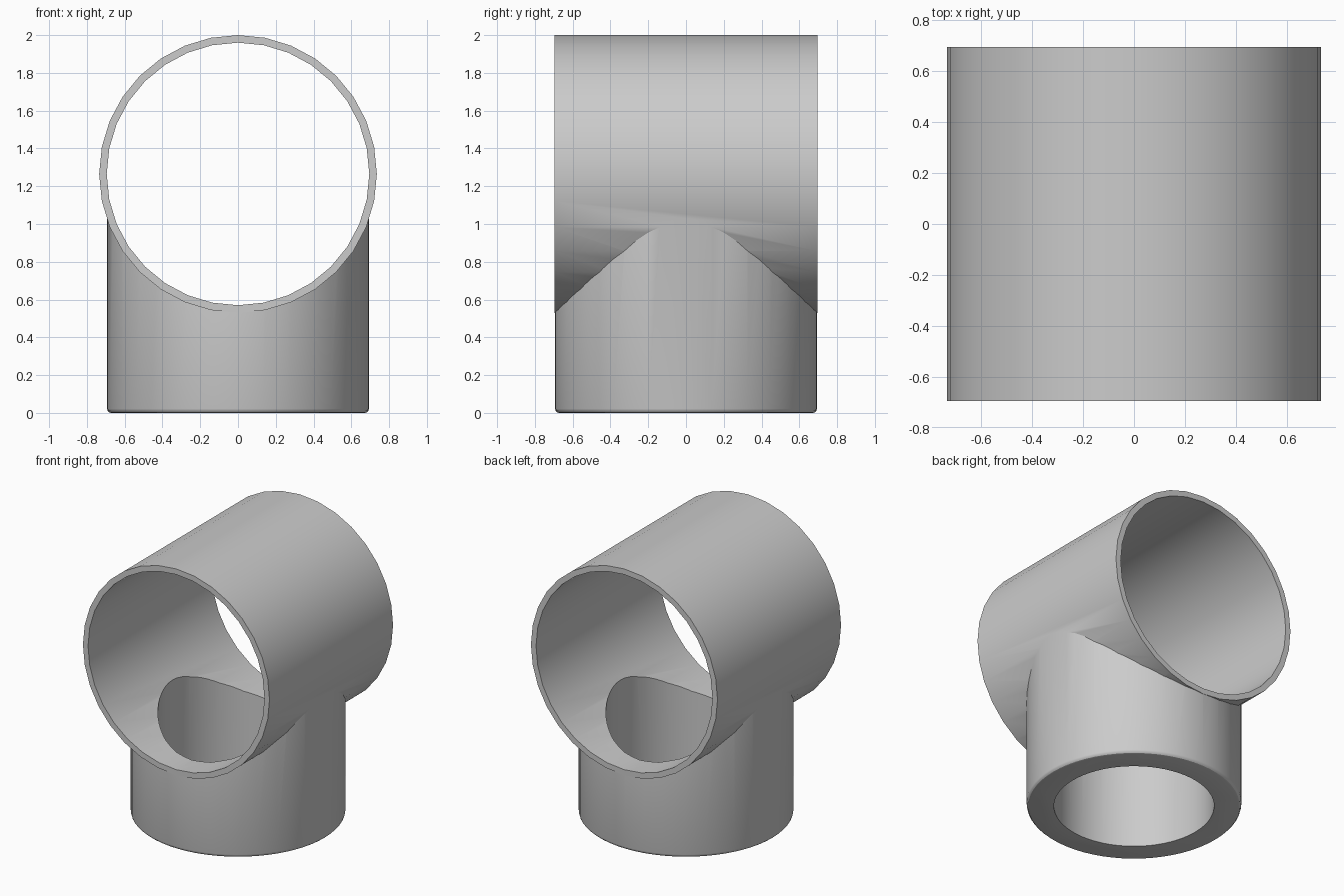
import bpy, bmesh, math
from mathutils import Matrix

if "Cube" in bpy.data.objects:
    bpy.data.objects.remove(bpy.data.objects["Cube"])

AXIS_Z, R_OUT, R_IN, HALF = 1.265, 0.735, 0.695, 0.695
STEM_R, BORE_R = 0.693, 0.517


def lathe(name, profile, sides, matrix=Matrix()):
    """Closed solid turned around z from (radius, height) rings."""
    bm = bmesh.new()
    rings = [[bm.verts.new((r * math.cos(2 * math.pi * i / sides),
                            r * math.sin(2 * math.pi * i / sides), z))
              for i in range(sides)] for r, z in profile]
    for a, b in zip(rings, rings[1:]):
        for i in range(sides):
            j = (i + 1) % sides
            bm.faces.new((a[i], a[j], b[j], b[i]))
    bm.faces.new(rings[0][::-1])
    bm.faces.new(rings[-1])
    bm.transform(matrix)
    bmesh.ops.recalc_face_normals(bm, faces=bm.faces)
    mesh = bpy.data.meshes.new(name)
    bm.to_mesh(mesh)
    bm.free()
    obj = bpy.data.objects.new(name, mesh)
    bpy.context.collection.objects.link(obj)
    return obj


def combine(target, tool, operation):
    """Apply a boolean, then discard the tool object."""
    tool.hide_render = True
    mod = target.modifiers.new("boolean", 'BOOLEAN')
    mod.operation, mod.object, mod.solver = operation, tool, 'EXACT'
    bpy.context.view_layer.objects.active = target
    bpy.ops.object.modifier_apply(modifier=mod.name)
    bpy.data.objects.remove(tool)


# Horizontal sleeve along y
lay = Matrix.Translation((0, 0, AXIS_Z)) @ Matrix.Rotation(math.pi / 2, 4, 'X')
fitting = lathe("tee_fitting", [(R_OUT, -HALF), (R_OUT, HALF)], 32, lay)

# Upright stem with a rounded bottom rim
b = 0.022
rim = [(STEM_R - b + b * math.sin(t), b - b * math.cos(t))
       for t in (0, math.pi / 6, math.pi / 3, math.pi / 2)]
combine(fitting, lathe("stem", rim + [(STEM_R, AXIS_Z)], 64), 'UNION')

# Bores through the sleeve and up the stem
combine(fitting, lathe("sleeve_bore", [(R_IN, -1), (R_IN, 1)], 32, lay), 'DIFFERENCE')
combine(fitting, lathe("stem_bore", [(BORE_R, -0.2), (BORE_R, AXIS_Z)], 64), 'DIFFERENCE')

# Smooth shading with crisp edges
bpy.ops.object.select_all(action='DESELECT')
fitting.select_set(True)
bpy.context.view_layer.objects.active = fitting
bpy.ops.object.shade_smooth_by_angle(angle=math.radians(30))
